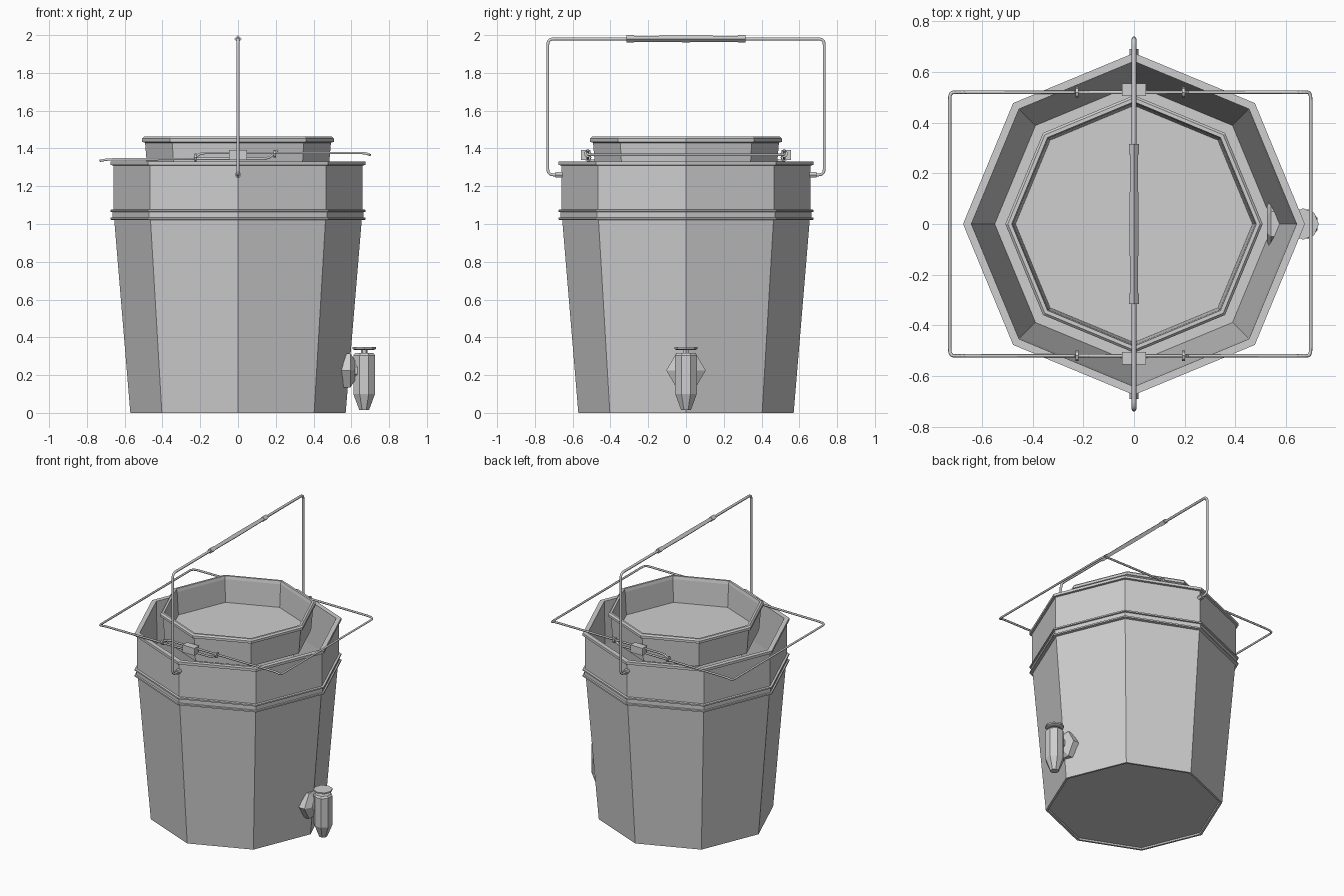
import bpy, math
from math import cos, sin, pi
from mathutils import Vector, Matrix

cube = bpy.data.objects.get("Cube")
if cube:
    bpy.data.objects.remove(cube, do_unlink=True)

GREY = (0.62, 0.62, 0.62, 1.0)
mat = bpy.data.materials.new("light_grey")
mat.use_nodes = True
mat.diffuse_color = GREY
mat.node_tree.nodes["Principled BSDF"].inputs["Base Color"].default_value = GREY


def add_mesh(name, verts, faces):
    me = bpy.data.meshes.new(name)
    me.from_pydata(verts, [], faces)
    me.materials.append(mat)
    ob = bpy.data.objects.new(name, me)
    bpy.context.collection.objects.link(ob)
    return ob


def lathe(name, profile, sides=8, axis="Z", loc=(0, 0, 0), turn=0.0):
    """Revolve (radius, height) points; profiles are capped at both ends."""
    rot = {"Z": Matrix(), "X": Matrix.Rotation(pi / 2, 4, "Y"),
           "Y": Matrix.Rotation(-pi / 2, 4, "X")}[axis]
    m = Matrix.Translation(loc) @ rot
    verts, faces = [], []
    for r, h in profile:
        for i in range(sides):
            a = turn + 2 * pi * i / sides
            verts.append(m @ Vector((r * cos(a), r * sin(a), h)))
    rings = len(profile)
    for k in range(rings - 1):
        for i in range(sides):
            j = (i + 1) % sides
            faces.append((k * sides + i, k * sides + j,
                          (k + 1) * sides + j, (k + 1) * sides + i))
    faces.append(tuple(reversed(range(sides))))
    faces.append(tuple((rings - 1) * sides + i for i in range(sides)))
    return add_mesh(name, verts, faces)


def box(name, lo, hi):
    verts = [(x, y, z) for x in (lo[0], hi[0]) for y in (lo[1], hi[1]) for z in (lo[2], hi[2])]
    faces = [(0, 1, 3, 2), (4, 6, 7, 5), (0, 4, 5, 1), (2, 3, 7, 6), (0, 2, 6, 4), (1, 5, 7, 3)]
    return add_mesh(name, verts, faces)


def wire(name, points, radius=0.008, bend=0.03):
    """Bent wire through the points, with rounded corners."""
    pts = [Vector(p) for p in points]
    path = [pts[0]]
    for a, b, c in zip(pts, pts[1:], pts[2:]):
        p = b + (a - b).normalized() * min(bend, (a - b).length * 0.4)
        q = b + (c - b).normalized() * min(bend, (c - b).length * 0.4)
        for t in (0, 0.33, 0.67, 1):
            path.append(p * (1 - t) ** 2 + b * 2 * t * (1 - t) + q * t * t)
    path.append(pts[-1])
    cu = bpy.data.curves.new(name, "CURVE")
    cu.dimensions = "3D"
    cu.bevel_depth = radius
    cu.bevel_resolution = 1
    cu.use_fill_caps = True
    sp = cu.splines.new("POLY")
    sp.points.add(len(path) - 1)
    for s, p in zip(sp.points, path):
        s.co = (*p, 1)
    cu.materials.append(mat)
    ob = bpy.data.objects.new(name, cu)
    bpy.context.collection.objects.link(ob)
    bpy.ops.object.select_all(action="DESELECT")
    ob.select_set(True)
    bpy.context.view_layer.objects.active = ob
    bpy.ops.object.convert(target="MESH")
    return ob


# Hollow eight-sided bucket: recessed base, twin ridges, collar and rim
lathe("bucket", [
    (0.55, 0.01), (0.555, 0), (0.57, 0), (0.655, 1.02),
    (0.675, 1.023), (0.675, 1.033), (0.665, 1.035), (0.665, 1.063),
    (0.675, 1.065), (0.675, 1.075), (0.66, 1.077), (0.66, 1.31),
    (0.675, 1.312), (0.675, 1.33), (0.642, 1.33), (0.635, 1.03), (0.55, 0.025)])

# Strainer basket sitting in the mouth
lathe("strainer_basket", [
    (0.478, 1.26), (0.492, 1.43), (0.508, 1.435), (0.508, 1.452),
    (0.498, 1.462), (0.483, 1.462), (0.478, 1.44), (0.468, 1.28)])

# Carrying handle with grip and pivots
side = [(0, 0.65, 1.26), (0, 0.732, 1.26), (0, 0.732, 1.98)]
wire("carry_handle", side + [(x, -y, z) for x, y, z in reversed(side)], 0.009)
lathe("handle_grip", [(0.015, -0.31), (0.018, 0), (0.015, 0.31)], 4, "Y", (0, 0, 1.98))
for s, label in ((1, "back"), (-1, "front")):
    lathe(label + "_grip_collar", [(0.02, -0.02), (0.02, 0.02)], 4, "Y", (0, s * 0.295, 1.98))
    lathe(label + "_handle_pivot", [(0.017, -0.02), (0.017, 0.02)], 6, "Y", (0, s * 0.67, 1.26))
    # Clamp block gripping both support wires
    y0, y1 = sorted((s * 0.505, s * 0.555))
    box(label + "_wire_clamp", (-0.047, y0, 1.34), (0.047, y1, 1.392))
    # Wire loops at the sliding ends
    for x, z, end in ((-0.225, 1.352, "right"), (0.195, 1.372, "left")):
        lathe(f"{label}_{end}_wire_loop", [(0.02, -0.006), (0.02, 0.006)], 8, "X",
              (x, s * 0.52, z))

# Two sliding U-shaped support wires resting across the rim
low = [(0.21, 0.52, 1.392), (0.165, 0.52, 1.347), (-0.69, 0.52, 1.342), (-0.728, 0.52, 1.335)]
high = [(-0.235, 0.52, 1.342), (-0.2, 0.52, 1.376), (0.67, 0.52, 1.376), (0.698, 0.52, 1.366)]
for name, half in (("right_support_wire", low), ("left_support_wire", high)):
    wire(name, half + [(x, -y, z) for x, y, z in reversed(half)], 0.007)

# Tap: nuts on both sides of the wall, pipe, spout, stem and wing knob
lathe("tap_inner_nut", [(0.07, 0.525), (0.1, 0.54), (0.1, 0.575)], 6, "X", (0, 0, 0.225), pi / 2)
lathe("tap_outer_nut", [(0.104, 0.555), (0.104, 0.595), (0.06, 0.62)], 6, "X",
      (0, 0, 0.225), pi / 2)
lathe("tap_pipe", [(0.05, 0.56), (0.05, 0.67)], 8, "X", (0, 0, 0.225), pi / 8)
lathe("tap_spout", [(0.028, 0.015), (0.062, 0.1), (0.062, 0.305), (0.052, 0.318)], 8,
      loc=(0.668, 0, 0), turn=pi / 8)
lathe("tap_stem", [(0.018, 0.31), (0.018, 0.345)], 6, loc=(0.668, 0, 0))
lathe("tap_knob", [(0.05, 0.333), (0.062, 0.338), (0.062, 0.348)], 8, loc=(0.668, 0, 0))
